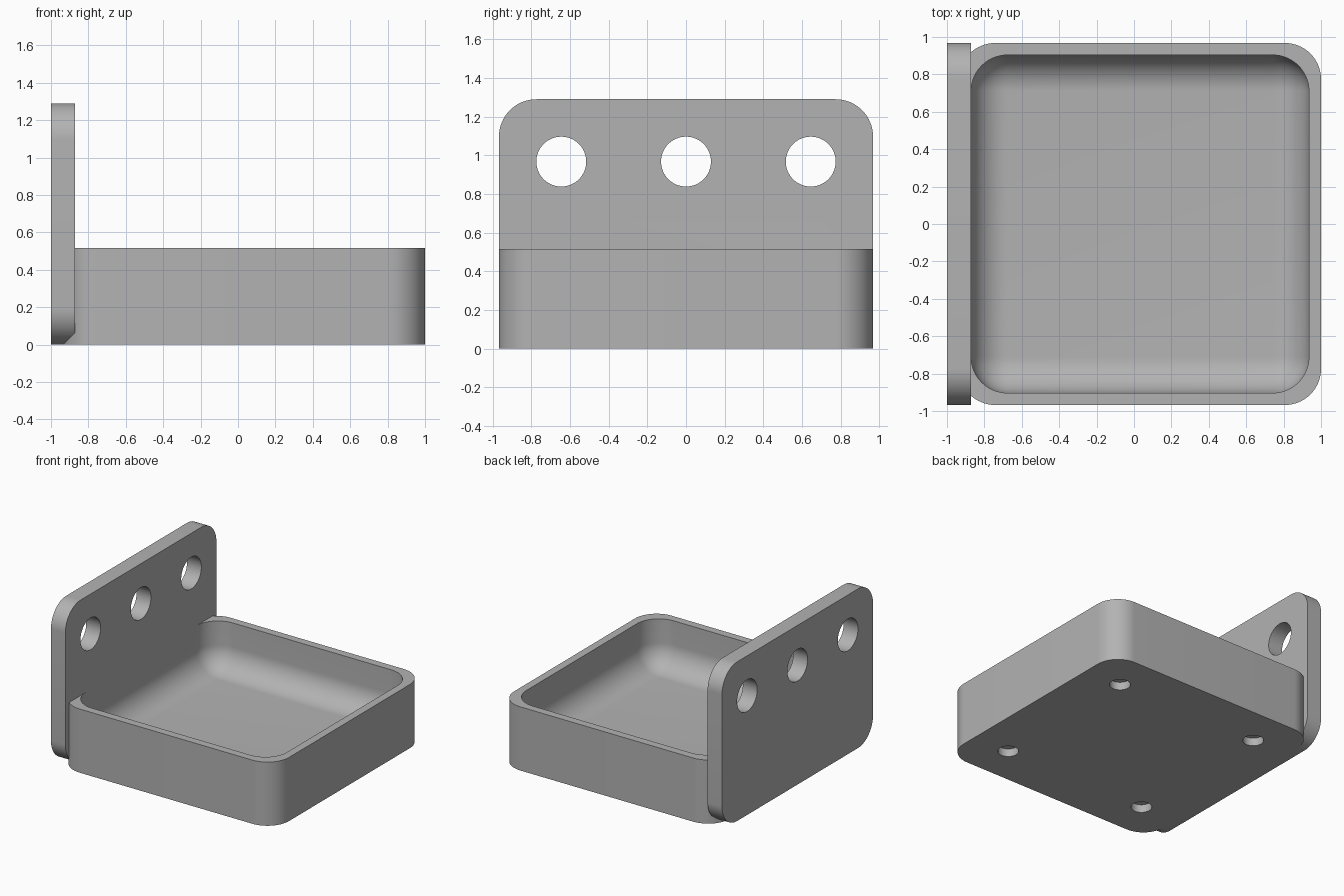
import bpy, bmesh, math
from mathutils import Matrix, Vector

U = 2 / 31                      # one design unit
R = 3 * U                       # shared corner radius
HALF = 15 * U                   # half width of tray and plate
TRAY_X = 0.5 * U                # tray centre in x
FLOOR = 2 * U

if "Cube" in bpy.data.objects:
    bpy.data.objects.remove(bpy.data.objects["Cube"], do_unlink=True)

grey = bpy.data.materials.new("light grey")
grey.use_nodes = True
grey.diffuse_color = (0.45, 0.45, 0.45, 1)
grey.node_tree.nodes["Principled BSDF"].inputs["Base Color"].default_value = grey.diffuse_color


def make_object(name, bm):
    bmesh.ops.recalc_face_normals(bm, faces=bm.faces)
    mesh = bpy.data.meshes.new(name)
    bm.to_mesh(mesh)
    bm.free()
    mesh.materials.append(grey)
    obj = bpy.data.objects.new(name, mesh)
    bpy.context.collection.objects.link(obj)
    return obj


def rounded_box(name, low, high, axis=None):
    """Box with rounded edges along one axis, or on every edge."""
    low, high = Vector(low), Vector(high)
    bm = bmesh.new()
    bmesh.ops.create_cube(bm, size=1)
    bmesh.ops.scale(bm, vec=high - low, verts=bm.verts)
    bmesh.ops.translate(bm, vec=(low + high) / 2, verts=bm.verts)
    edges = [e for e in bm.edges if axis is None
             or abs((e.verts[0].co - e.verts[1].co).normalized()[axis]) > 0.9]
    bmesh.ops.bevel(bm, geom=edges, offset=R, offset_type='OFFSET',
                    segments=16, profile=0.5, affect='EDGES')
    return make_object(name, bm)


def cylinders(name, radius, depth, centres, rotation=Matrix()):
    bm = bmesh.new()
    for centre in centres:
        bmesh.ops.create_cone(bm, cap_ends=True, segments=64, radius1=radius,
                              radius2=radius, depth=depth,
                              matrix=Matrix.Translation(centre) @ rotation)
    return make_object(name, bm)


def boolean(target, tool, operation='DIFFERENCE'):
    mod = target.modifiers.new(tool.name, 'BOOLEAN')
    mod.operation = operation
    mod.solver = 'EXACT'
    mod.object = tool
    bpy.context.view_layer.objects.active = target
    bpy.ops.object.modifier_apply(modifier=mod.name)
    bpy.data.objects.remove(tool, do_unlink=True)


# Tray body joined to the upright plate
holder = rounded_box("tray_with_back_plate", (TRAY_X - HALF, -HALF, 0),
                     (TRAY_X + HALF, HALF, 8 * U), axis=2)
plate = rounded_box("plate", (-1, -HALF, 0), (-1 + 2 * U, HALF, 20 * U), axis=0)
boolean(holder, plate, 'UNION')

# Cavity with a filleted floor
wall = HALF - U
boolean(holder, rounded_box("cavity", (TRAY_X - wall, -wall, FLOOR),
                            (TRAY_X + wall, wall, 8 * U + 2 * R)))

# The cavity tool rises above the rim but stays clear of the plate face

# Three mounting holes through the plate
boolean(holder, cylinders("mounting_holes", 2 * U, 4 * U,
                          [(-1 + U, y * U, 15 * U) for y in (-10, 0, 10)],
                          Matrix.Rotation(math.pi / 2, 4, 'Y')))

# Four shallow sockets under the tray
boolean(holder, cylinders("foot_sockets", 1.2 * U, 2 * U,
                          [(TRAY_X + x * U, y * U, 0)
                           for x in (-10, 10) for y in (-10, 10)]))

# Smooth the rounded surfaces and keep the rims crisp
bpy.ops.object.select_all(action='DESELECT')
holder.select_set(True)
bpy.context.view_layer.objects.active = holder
bpy.ops.object.shade_smooth_by_angle(angle=math.radians(30))
